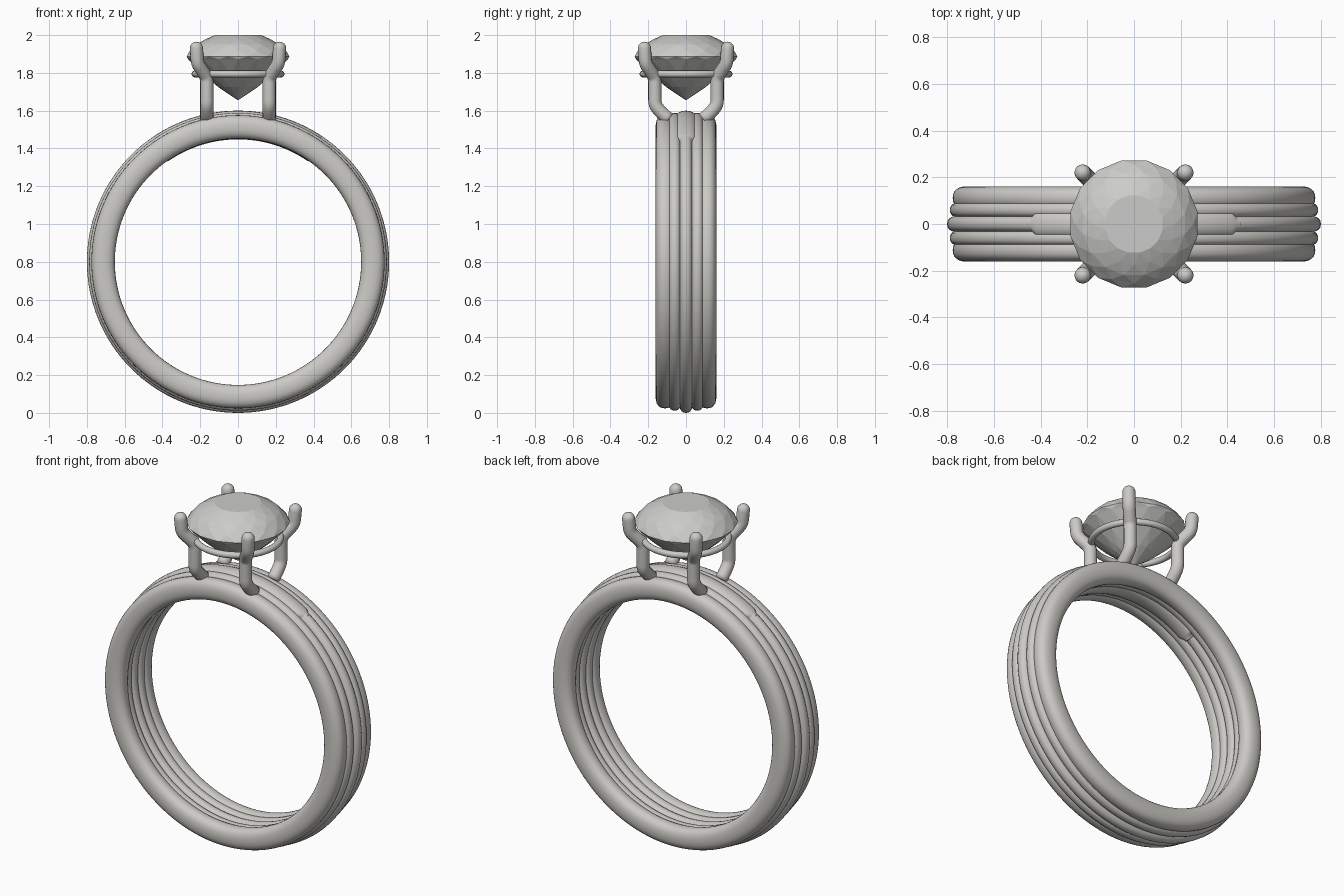
import bpy, bmesh, math
from mathutils import Vector

if "Cube" in bpy.data.objects:
    bpy.data.objects.remove(bpy.data.objects["Cube"], do_unlink=True)

CENTRE_Z = 0.8


def material(name, rgb):
    m = bpy.data.materials.new(name)
    m.use_nodes = True
    m.diffuse_color = (*rgb, 1)
    m.node_tree.nodes["Principled BSDF"].inputs["Base Color"].default_value = (*rgb, 1)
    return m


metal = material("pale metal", (0.60, 0.59, 0.56))
crystal = material("grey crystal", (0.60, 0.60, 0.58))


def finish(bm, name, mat, smooth):
    bmesh.ops.recalc_face_normals(bm, faces=bm.faces)
    mesh = bpy.data.meshes.new(name)
    bm.to_mesh(mesh)
    bm.free()
    mesh.materials.append(mat)
    ob = bpy.data.objects.new(name, mesh)
    bpy.context.collection.objects.link(ob)
    for p in mesh.polygons:
        p.use_smooth = smooth
    return ob


def skin(bm, rings, closed):
    """Bridge rings of equal size with quads, capping open ends."""
    n = len(rings[0])
    for i in range(len(rings) if closed else len(rings) - 1):
        a, b = rings[i], rings[(i + 1) % len(rings)]
        for j in range(n):
            k = (j + 1) % n
            bm.faces.new((a[j], a[k], b[k], b[j]))
    if not closed:
        bm.faces.new(rings[0])
        bm.faces.new(rings[-1])


def hoop(name, y, half_width, inner, outer, power=1.0, half_angle=None):
    """Sweep a rounded section round the finger hole, or along a top arc."""
    bm = bmesh.new()
    mid, half = (inner + outer) / 2, (outer - inner) / 2
    steps, sides = 128, 24
    closed = half_angle is None
    span = math.pi if closed else half_angle
    rings = []
    for i in range(steps if closed else steps + 1):
        t = 2 * i / steps - 1
        a = span * t
        # rounded ends on an open arc
        taper = 1 if closed else max(0.3, min(1, (1 - abs(t)) / 0.08)) ** 0.5
        ring = []
        for j in range(sides):
            u = 2 * math.pi * j / sides
            c, s = math.cos(u), math.sin(u)
            r = mid + half * math.copysign(abs(c) ** power, c)
            w = y + half_width * taper * math.copysign(abs(s) ** power, s)
            ring.append(bm.verts.new((r * math.sin(a), w, CENTRE_Z + r * math.cos(a))))
        rings.append(ring)
    skin(bm, rings, closed)
    return finish(bm, name, metal, True)


# Band of five side-by-side strands
hoop("centre_strand", 0, 0.038, 0.66, 0.80, 0.8)
for side, label in ((1, "back"), (-1, "front")):
    hoop(label + "_middle_strand", side * 0.06, 0.036, 0.66, 0.788, 0.8)
    hoop(label + "_outer_strand", side * 0.112, 0.049, 0.652, 0.776, 0.85)

# Smooth bridge over the inner strands, below the setting
hoop("top_bridge", 0, 0.068, 0.648, 0.80, 0.85, math.radians(35))

# Four claws, rising from the band and leaning out around the stone
CLAW = [(0.165, 0.09, 1.555), (0.165, 0.125, 1.583), (0.165, 0.165, 1.63),
        (0.165, 0.165, 1.775), (0.215, 0.215, 1.85), (0.22, 0.22, 1.93)]


def rounded_path(points, cut=0.025):
    pts = [Vector(p) for p in points]
    out = [pts[0]]
    for a, b, c in zip(pts, pts[1:], pts[2:]):
        p = b + (a - b).normalized() * cut
        q = b + (c - b).normalized() * cut
        for k in range(5):
            t = k / 4
            out.append(p * (1 - t) ** 2 + b * 2 * t * (1 - t) + q * t * t)
    return out + [pts[-1]]


def claw(name, sx, sy, radius=0.035):
    path = rounded_path([(x * sx, y * sy, z) for x, y, z in CLAW])
    sizes = [radius] * len(path)
    # domed tip
    up = (path[-1] - path[-2]).normalized()
    tip = path[-1]
    for k in range(1, 6):
        u = k / 5 * math.radians(85)
        path.append(tip + up * radius * math.sin(u))
        sizes.append(radius * math.cos(u))
    bm = bmesh.new()
    rings = []
    side = Vector((1, 0, 0))
    for i, p in enumerate(path):
        d = (path[min(i + 1, len(path) - 1)] - path[max(i - 1, 0)]).normalized()
        side = (side - d * side.dot(d)).normalized()
        other = d.cross(side)
        rings.append([bm.verts.new(p + sizes[i] * (side * math.cos(2 * math.pi * j / 16)
                      + other * math.sin(2 * math.pi * j / 16))) for j in range(16)])
    skin(bm, rings, False)
    finish(bm, name, metal, True)


for sx, xl in ((1, "left"), (-1, "right")):
    for sy, yl in ((-1, "front"), (1, "back")):
        claw(f"{yl}_{xl}_claw", sx, sy)

# Thin support ring under the stone
bpy.ops.mesh.primitive_torus_add(major_segments=64, minor_segments=16,
                                 major_radius=0.228, minor_radius=0.018,
                                 location=(0, 0, 1.794))
support = bpy.context.object
support.name = "support_ring"
support.data.materials.append(metal)
bpy.ops.object.shade_smooth()

# Faceted stone: staggered rings of sixteen points, joined by triangles
LEVELS = [(0.125, 2.0), (0.175, 1.977), (0.222, 1.95), (0.255, 1.917), (0.277, 1.888),
          (0.264, 1.872), (0.19, 1.798), (0.105, 1.725)]
SIDES = 16
bm = bmesh.new()
rows = []
for i, (r, z) in enumerate(LEVELS):
    shift = 0.5 if i % 2 == 0 else 0
    rows.append([bm.verts.new((r * math.cos(2 * math.pi * (j + shift) / SIDES),
                               r * math.sin(2 * math.pi * (j + shift) / SIDES), z))
                 for j in range(SIDES)])
bm.faces.new(rows[0])
for i, (a, b) in enumerate(zip(rows, rows[1:])):
    for j in range(SIDES):
        k = (j + 1) % SIDES
        if i % 2 == 0:
            bm.faces.new((a[j], b[j], b[k]))
            bm.faces.new((a[j], b[k], a[k]))
        else:
            bm.faces.new((a[j], b[j], a[k]))
            bm.faces.new((a[k], b[j], b[k]))
culet = bm.verts.new((0, 0, 1.655))
for j in range(SIDES):
    bm.faces.new((rows[-1][j], rows[-1][(j + 1) % SIDES], culet))
finish(bm, "stone", crystal, False)
